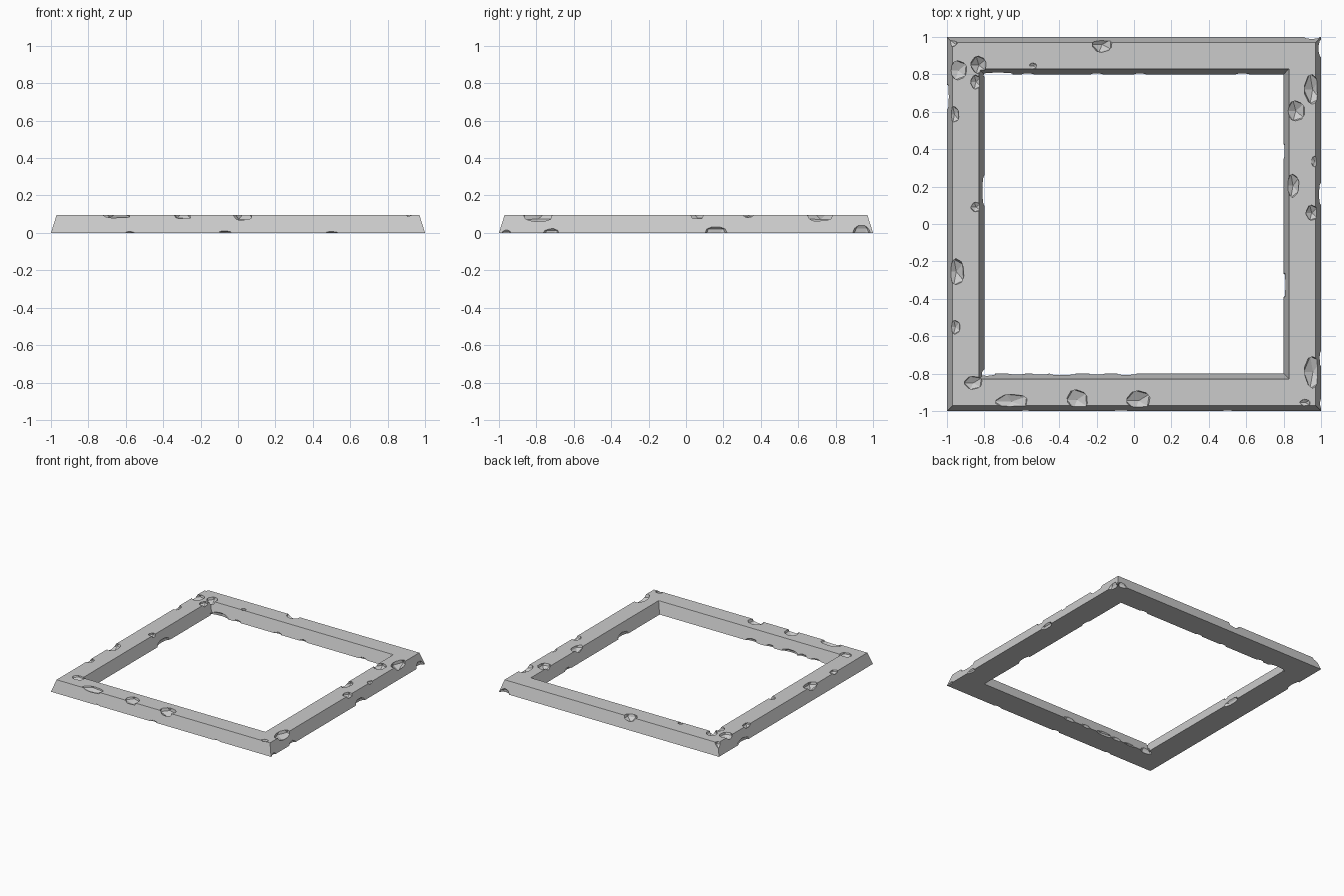
import bpy, bmesh, random
from mathutils import Vector

random.seed(4)
H = 0.095

# Square frame: four-point sloped section swept round the corners
bm = bmesh.new()
section = [(1.0, 0), (0.97, H), (0.83, H), (0.80, 0)]
corners = [(-1, -1), (1, -1), (1, 1), (-1, 1)]
rings = [[bm.verts.new((sx * r, sy * r, z)) for r, z in section] for sx, sy in corners]
for i in range(4):
    a, b = rings[i], rings[(i + 1) % 4]
    for j in range(4):
        k = (j + 1) % 4
        bm.faces.new((a[j], b[j], b[k], a[k]))
bmesh.ops.recalc_face_normals(bm, faces=bm.faces)
mesh = bpy.data.meshes.new("stone_frame")
bm.to_mesh(mesh)
bm.free()
frame = bpy.data.objects.new("stone_frame", mesh)
bpy.context.collection.objects.link(frame)

# Chips along the upper edges: x, y, half width, half length, depth
top_chips = [
    (-0.17, 0.96, .06, .045, .05), (-0.94, 0.82, .05, .055, .04),
    (-0.83, 0.85, .045, .05, .045), (-0.845, 0.76, .03, .04, .03),
    (-0.54, 0.845, .022, .018, .02), (-0.96, 0.585, .027, .045, .03),
    (-0.845, 0.09, .028, .028, .03), (-0.95, -0.255, .045, .075, .045),
    (-0.955, -0.55, .03, .04, .03), (-0.86, -0.85, .05, .04, .03),
    (-0.655, -0.95, .095, .045, .028), (-0.305, -0.94, .06, .055, .035),
    (0.025, -0.945, .065, .055, .05), (0.955, 0.72, .045, .085, .05),
    (0.865, 0.605, .05, .06, .04), (0.85, 0.205, .035, .065, .04),
    (0.95, 0.06, .035, .045, .04), (0.965, 0.335, .02, .03, .02),
    (0.957, -0.79, .05, .09, .05), (0.915, -0.955, .03, .02, .02),
    (-0.98, 0.98, .04, .04, .04)]

# Chips along the lower edges: x, y, half width, half length, depth
bottom_outer = [
    (1.0, .16, .025, .065, .045), (1.0, -.72, .02, .045, .03),
    (1.0, .94, .03, .055, .055), (1.0, -.96, .012, .025, .02),
    (-1.0, .68, .022, .07, .045), (.95, 1.0, .045, .025, .045),
    (-.07, -1.0, .035, .012, .015), (.5, -1.0, .04, .01, .01),
    (-.58, -1.0, .03, .01, .01)]
bottom_inner = [
    (-.80, .18, .025, .085, .045), (.80, .39, .012, .04, .025),
    (.80, -.33, .022, .07, .045), (-.73, .80, .085, .022, .04),
    (-.57, .80, .035, .014, .02), (-.2, .80, .035, .012, .02),
    (.03, .80, .035, .012, .02), (.58, .80, .04, .014, .02),
    (-.79, -.80, .055, .025, .05), (-.63, -.80, .05, .014, .02),
    (-.5, -.80, .05, .014, .025), (-.38, -.80, .075, .022, .035),
    (-.2, -.80, .045, .014, .025), (-.04, -.80, .06, .018, .03)]


def chip(x, y, z, rx, ry, rz):
    """Cut one jagged rock shape out of the frame."""
    rock = bmesh.new()
    bmesh.ops.create_icosphere(rock, subdivisions=1, radius=1.0)
    for v in rock.verts:
        v.co *= random.uniform(0.98, 1.2)
        v.co = Vector((x + v.co.x * rx, y + v.co.y * ry, z + v.co.z * rz))
    me = bpy.data.meshes.new("chip_cutter")
    rock.to_mesh(me)
    rock.free()
    cutter = bpy.data.objects.new("chip_cutter", me)
    cutter.hide_render = True
    bpy.context.collection.objects.link(cutter)
    mod = frame.modifiers.new("chip", 'BOOLEAN')
    mod.operation = 'DIFFERENCE'
    mod.solver = 'EXACT'
    mod.object = cutter
    bpy.context.view_layer.objects.active = frame
    bpy.ops.object.modifier_apply(modifier=mod.name)
    bpy.data.objects.remove(cutter)


for z, chips in ((H + 0.003, top_chips), (-0.002, bottom_outer + bottom_inner)):
    for x, y, rx, ry, rz in chips:
        chip(x, y, z, rx, ry, rz)
